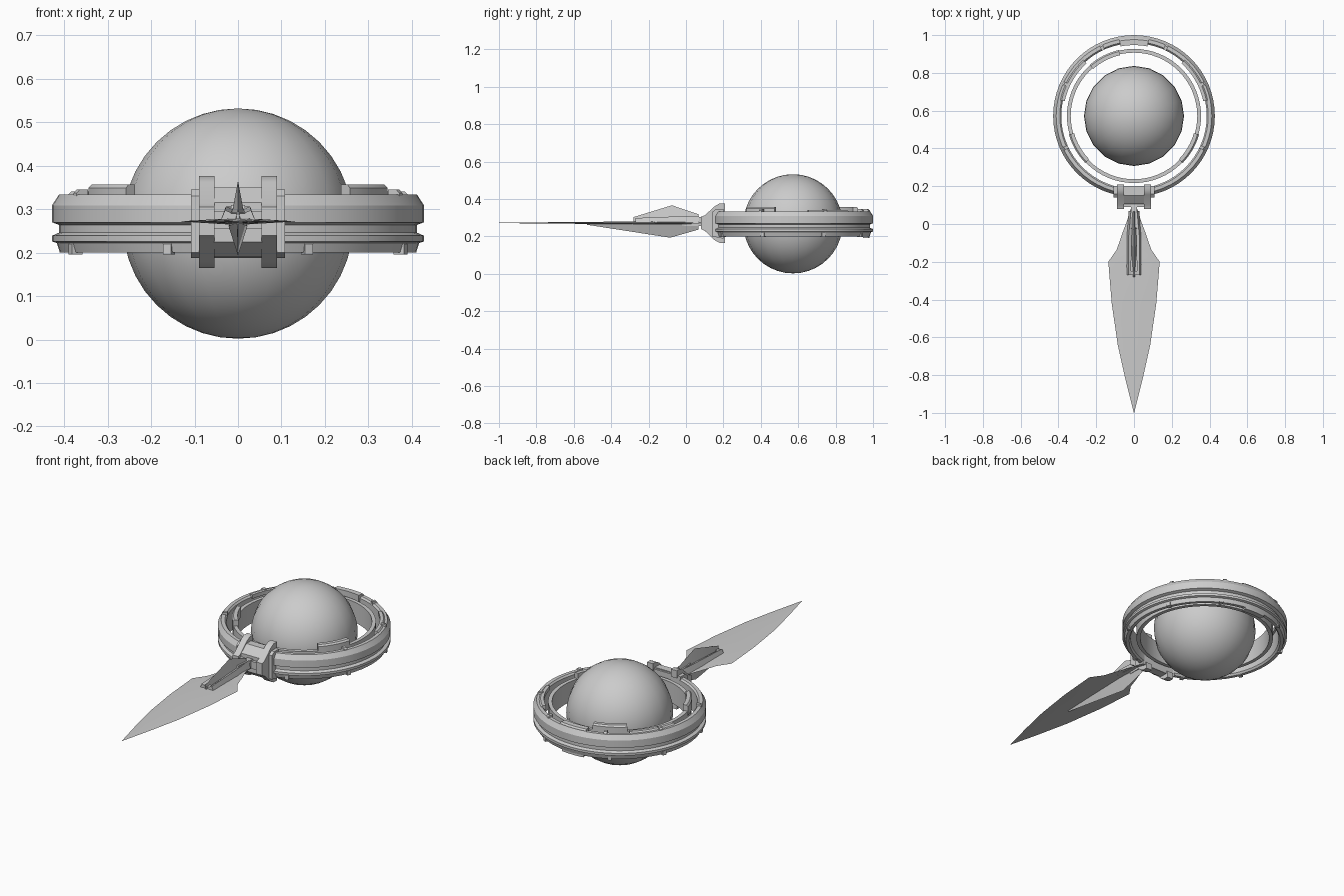
import bpy, bmesh
from math import sin, cos, radians, pi
from mathutils import Vector

if "Cube" in bpy.data.objects:
    bpy.data.objects.remove(bpy.data.objects["Cube"], do_unlink=True)

grey = bpy.data.materials.new("plain_grey")
grey.use_nodes = True
grey.diffuse_color = (0.6, 0.6, 0.6, 1)
grey.node_tree.nodes["Principled BSDF"].inputs["Base Color"].default_value = (0.6, 0.6, 0.6, 1)

CY, CZ = 0.572, 0.267   # centre of the ball and rings


def finish(name, bm, angle=30):
    bmesh.ops.remove_doubles(bm, verts=bm.verts, dist=0.0001)
    bmesh.ops.recalc_face_normals(bm, faces=bm.faces)
    me = bpy.data.meshes.new(name)
    bm.to_mesh(me)
    bm.free()
    me.materials.append(grey)
    ob = bpy.data.objects.new(name, me)
    bpy.context.collection.objects.link(ob)
    me.shade_smooth()
    me.set_sharp_from_angle(angle=radians(angle))
    return ob


def loft(name, sections, closed=False, angle=30):
    """Skin equal-length loops of points; cap the ends unless closed."""
    bm = bmesh.new()
    loops = [[bm.verts.new(p) for p in s] for s in sections]
    n = len(loops[0])
    pairs = list(zip(loops, loops[1:]))
    if closed:
        pairs.append((loops[-1], loops[0]))
    else:
        bm.faces.new(loops[0])
        bm.faces.new(loops[-1])
    for a, b in pairs:
        for i in range(n):
            j = (i + 1) % n
            bm.faces.new((a[i], a[j], b[j], b[i]))
    return finish(name, bm, angle)


def ring(name, profile, start=0, end=360, steps=64):
    """Sweep an (r, z) profile about the ball's vertical axis."""
    full = end - start == 360
    count = steps if full else steps + 1
    angles = [radians(start + (end - start) * i / steps) for i in range(count)]
    return loft(name, [[(r * cos(a), CY + r * sin(a), z) for r, z in profile]
                       for a in angles], full)


def arc(name, mid, half, r0, r1, z0, z1, chamfer=0.008):
    c = chamfer
    ring(name, [(r0, z0), (r1, z0), (r1, z1 - c), (r1 - c, z1), (r0, z1)],
         mid - half, mid + half, 8)


def prism(name, outline, x0, x1):
    """Extrude a (y, z) outline sideways."""
    return loft(name, [[(x, y, z) for y, z in outline] for x in (x0, x1)])


def diamond(name, stations, angle=20):
    """Skin diamond sections given as (y, half width, low, mid, high)."""
    return loft(name, [[(w, y, m), (0, y, hi), (-w, y, m), (0, y, lo)]
                       for y, w, lo, m, hi in stations], False, angle)


# Ball
bm = bmesh.new()
bmesh.ops.create_uvsphere(bm, u_segments=20, v_segments=20, radius=0.265)
bmesh.ops.translate(bm, verts=bm.verts, vec=Vector((0, CY, CZ)))
finish("ball", bm, 40)

# Outer ring with its groove, and the slim inner ring
ring("outer_ring", [(0.385, 0.21), (0.393, 0.2), (0.41, 0.2), (0.417, 0.222),
                    (0.428, 0.226), (0.428, 0.239), (0.412, 0.246), (0.412, 0.264),
                    (0.428, 0.27), (0.428, 0.309), (0.412, 0.334), (0.393, 0.334),
                    (0.385, 0.325)])
ring("inner_ring", [(0.335, 0.215), (0.355, 0.215), (0.355, 0.325), (0.335, 0.325)])

# Raised pads on the inner ring
for mid in (-30, 210, 117):
    arc("inner_pad", mid, 14, 0.33, 0.358, 0.3, 0.357)

# Plates and small clips around the outer ring
arc("back_plate", 90, 11, 0.375, 0.412, 0.31, 0.345)
arc("back_plate_lower", 90, 9, 0.38, 0.41, 0.19, 0.21, 0.002)
for mid in (30, 150):
    arc("top_band", mid, 18, 0.375, 0.4, 0.32, 0.341)
for mid in (-25, 25, 65, 115, 155, 205):
    arc("top_clip", mid, 1.2, 0.385, 0.414, 0.325, 0.345)
for mid in (-23, 23, 62, 118, 157, 203, 247, 293):
    arc("bottom_clip", mid, 1.4, 0.393, 0.419, 0.196, 0.222, 0.002)

# Hinge: clamp over the ring, centre block and paired brackets
prism("clamp", [(0.14, 0.2), (0.2, 0.188), (0.2, 0.345), (0.16, 0.345), (0.14, 0.33)],
      -0.108, 0.108)
prism("centre_block", [(0.105, 0.225), (0.15, 0.19), (0.19, 0.19), (0.19, 0.35),
                       (0.15, 0.35), (0.105, 0.315)], -0.056, 0.056)
bracket = [(0.08, 0.24), (0.1, 0.23), (0.155, 0.178), (0.18, 0.165), (0.208, 0.165),
           (0.208, 0.2), (0.17, 0.215), (0.17, 0.325), (0.208, 0.335), (0.208, 0.376),
           (0.18, 0.376), (0.155, 0.362), (0.1, 0.312), (0.08, 0.305)]
for s in (-1, 1):
    prism("bracket", bracket, s * 0.054, s * 0.09)
prism("hinge_pin", [(0.09, 0.255), (0.12, 0.255), (0.12, 0.295), (0.09, 0.295)], -0.055, 0.055)

# Blade
outline = [(-1, 0.001), (-0.82, 0.046), (-0.64, 0.086), (-0.42, 0.118), (-0.2, 0.136),
           (-0.17, 0.115), (-0.135, 0.091), (-0.055, 0.064), (0.02, 0.036), (0.08, 0.018)]
diamond("blade", [(y, w, 0.272 - 0.001 - 0.009 * min(1, y + 1), 0.272,
                   0.273 + 0.009 * min(1, y + 1)) for y, w in outline], 40)

# Upright fins running along the blade root
diamond("upper_fin", [(-0.28, 0.004, 0.27, 0.28, 0.303), (-0.075, 0.014, 0.265, 0.29, 0.366),
                      (0.066, 0.012, 0.26, 0.29, 0.318)])
diamond("lower_fin", [(-0.53, 0.003, 0.262, 0.268, 0.272), (-0.085, 0.022, 0.193, 0.262, 0.28),
                      (0.066, 0.012, 0.236, 0.262, 0.28)])

# Handle stem and the two prongs that flank the fin
prism("stem", [(-0.05, 0.255), (0.12, 0.255), (0.12, 0.3), (-0.02, 0.31)], -0.016, 0.016)
for s in (-1, 1):
    loft("prong", [[(s * a, y, 0.268), (s * (b + 0.012), y, 0.268),
                    (s * b, y, top), (s * a, y, top - 0.006)]
                   for y, a, b, top in ((-0.27, 0.016, 0.03, 0.298),
                                        (-0.06, 0.012, 0.028, 0.306),
                                        (0.07, 0.004, 0.016, 0.306))])
prism("prong_bridge", [(-0.27, 0.268), (-0.25, 0.268), (-0.25, 0.292), (-0.27, 0.29)],
      -0.03, 0.03)
